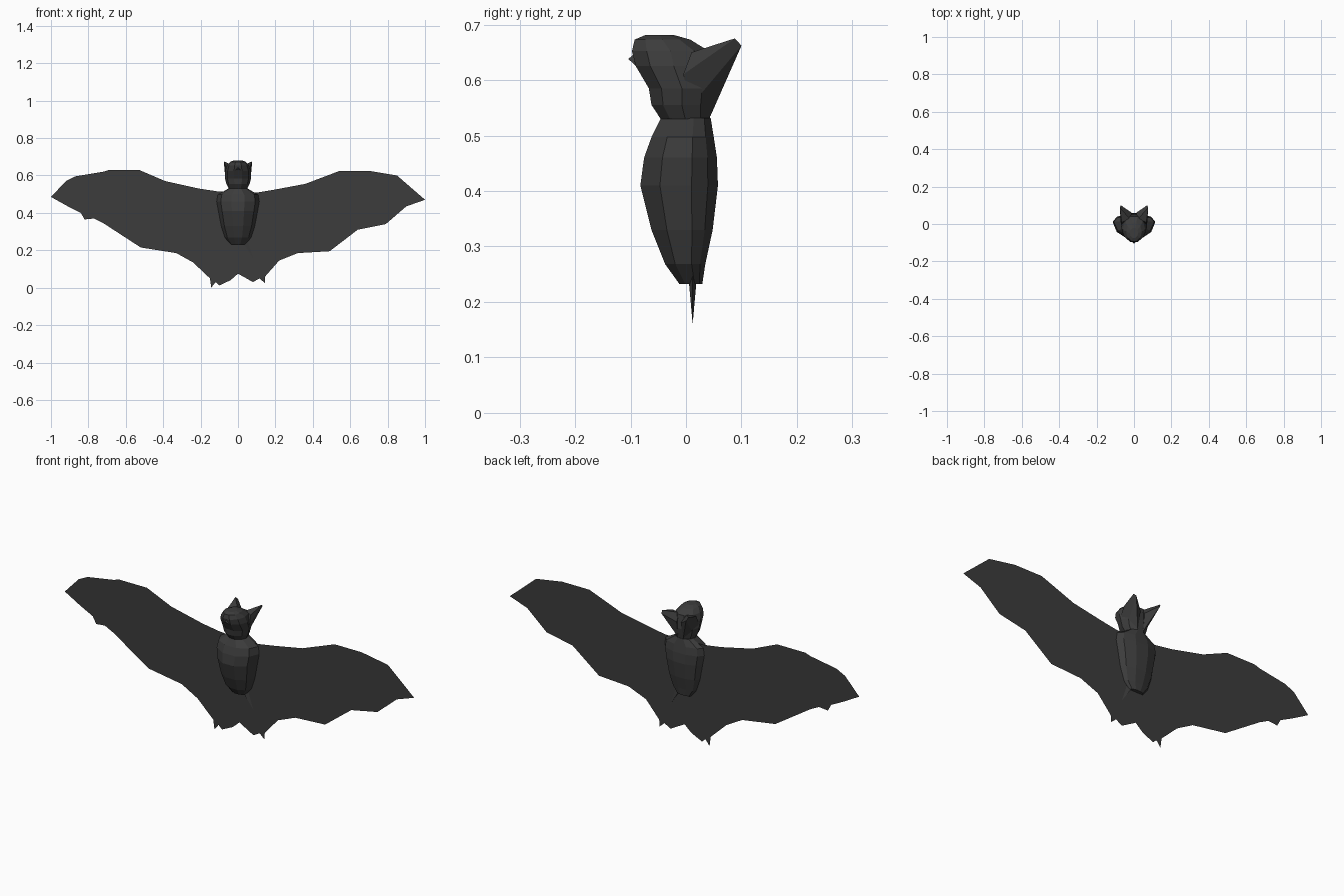
import bpy, bmesh
from math import sin, cos, pi

cube = bpy.data.objects.get("Cube")
if cube:
    bpy.data.objects.remove(cube)

fur = bpy.data.materials.new("charcoal")
fur.use_nodes = True
COLOUR = (0.045, 0.045, 0.045, 1)
fur.diffuse_color = COLOUR
bsdf = fur.node_tree.nodes["Principled BSDF"]
bsdf.inputs["Base Color"].default_value = COLOUR
bsdf.inputs["Roughness"].default_value = 0.9
WING_Y = 0.012


def finish(name, bm):
    mesh = bpy.data.meshes.new(name)
    bm.to_mesh(mesh)
    bm.free()
    mesh.materials.append(fur)
    obj = bpy.data.objects.new(name, mesh)
    bpy.context.collection.objects.link(obj)
    return obj


def loft(name, rings, sides, widest):
    """Stack closed rings given as (z, front y, back y, half width)."""
    bm = bmesh.new()
    loops = []
    for z, front, back, half in rings:
        mid = front + (back - front) * widest
        loop = []
        for i in range(sides):
            a = 2 * pi * i / sides
            depth = (back - mid) if sin(a) > 0 else (mid - front)
            loop.append(bm.verts.new((half * cos(a), mid + depth * sin(a), z)))
        loops.append(loop)
    for low, high in zip(loops, loops[1:]):
        for i in range(sides):
            j = (i + 1) % sides
            bm.faces.new((low[i], low[j], high[j], high[i]))
    bm.faces.new(loops[0][::-1])
    bm.faces.new(loops[-1])
    return finish(name, bm)


def hull(name, points):
    bm = bmesh.new()
    verts = [bm.verts.new(p) for p in points]
    bmesh.ops.convex_hull(bm, input=verts)
    return finish(name, bm)


# Flat wing membrane, one scalloped outline per side
left_edge = [(0, .51), (.11, .51), (.2, .525), (.36, .555), (.545, .625), (.7, .625),
             (.85, .6), (1, .47), (.9, .435), (.79, .34), (.64, .31), (.49, .195),
             (.32, .185), (.22, .145), (.145, .06), (.143, .025), (.115, .05),
             (.08, .03), (0, .075)]
right_edge = [(0, .51), (-.11, .515), (-.21, .53), (-.39, .57), (-.53, .63), (-.69, .63),
              (-.72, .62), (-.87, .595), (-.92, .57), (-1, .485), (-.91, .435),
              (-.84, .4), (-.82, .365), (-.77, .37), (-.72, .345), (-.52, .215),
              (-.33, .185), (-.24, .135), (-.15, .05), (-.143, 0), (-.12, .03),
              (-.1, .012), (-.04, .04), (0, .075)]
for name, edge in (("left_wing", left_edge), ("right_wing", right_edge[::-1])):
    bm = bmesh.new()
    bm.faces.new([bm.verts.new((x, WING_Y, z)) for x, z in edge])
    bmesh.ops.triangulate(bm, faces=bm.faces[:])
    finish(name, bm)

# Body
loft("body", [(.232, -.013, .03, .04), (.268, -.04, .036, .07), (.33, -.066, .05, .09),
              (.41, -.087, .06, .105), (.46, -.08, .058, .114), (.497, -.066, .052, .108),
              (.532, -.048, .046, .048)], 10, .66)

# Head
loft("head", [(.53, -.048, .045, .05), (.555, -.065, .05, .062), (.585, -.07, .055, .07),
              (.625, -.094, .05, .068), (.652, -.101, .045, .06), (.673, -.095, .01, .042),
              (.681, -.075, -.02, .022)], 10, .5)

# Ears sweeping back from the neck
for name, s in (("left_ear", 1), ("right_ear", -1)):
    hull(name, [(s * .015, .044, .535), (s * .05, .01, .555), (s * .07, -.005, .61),
                (s * .066, .01, .65), (s * .02, .025, .652), (s * .012, .06, .62),
                (s * .076, .088, .675), (s * .07, .1, .662)])

# Small nose on the face
hull("nose", [(-.02, -.09, .625), (.02, -.09, .625), (0, -.09, .65), (0, -.104, .638)])

# Tail ridge on the membrane
hull("tail", [(.02, WING_Y - .008, .25), (.02, WING_Y + .008, .25),
              (.05, WING_Y, .25), (.08, WING_Y, .16)])
